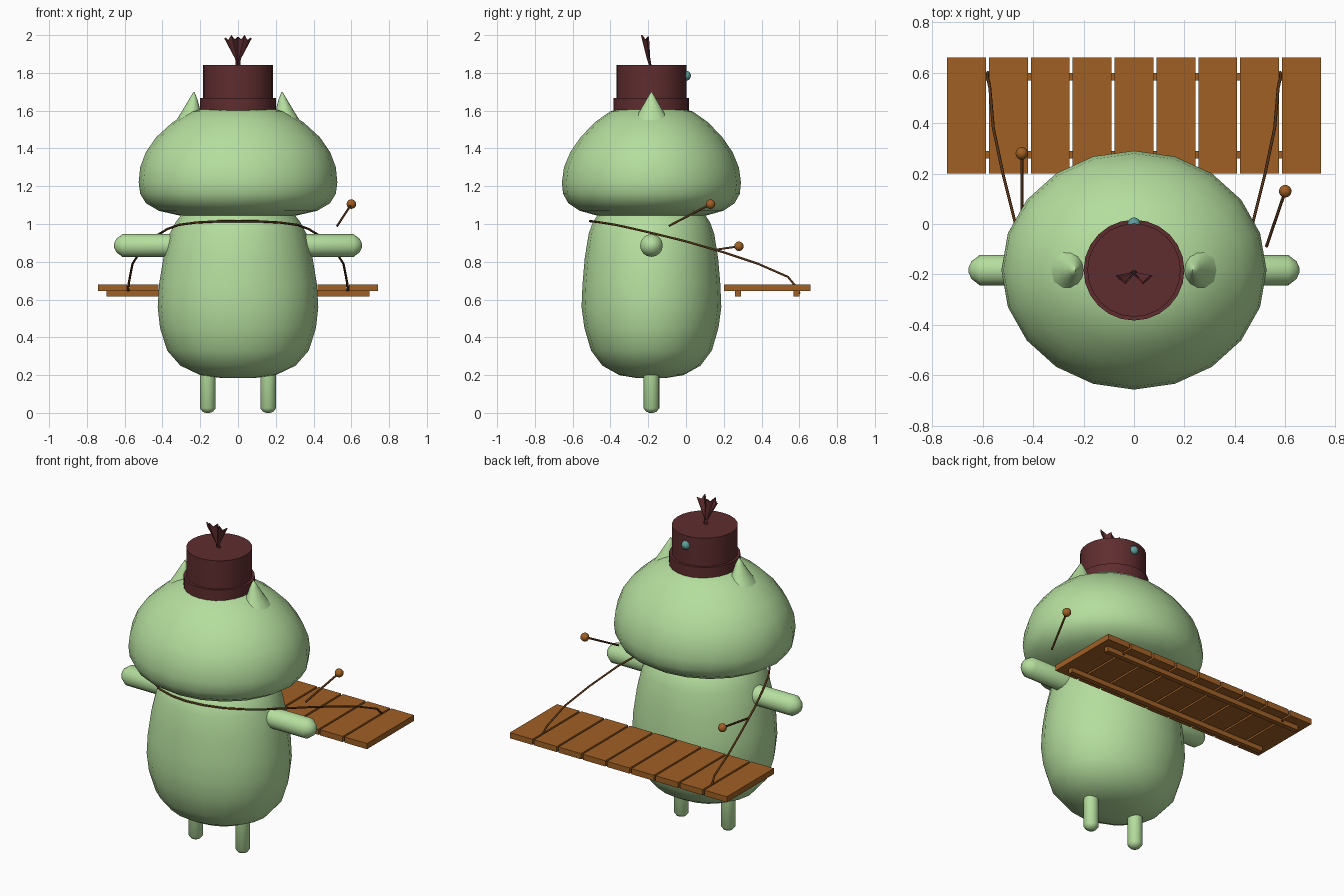
import bpy, bmesh, math
from mathutils import Vector

cube = bpy.data.objects.get("Cube")
if cube:
    bpy.data.objects.remove(cube, do_unlink=True)


def material(name, rgb):
    m = bpy.data.materials.new(name)
    m.use_nodes = True
    m.diffuse_color = (*rgb, 1)
    bsdf = next(n for n in m.node_tree.nodes if n.type == 'BSDF_PRINCIPLED')
    bsdf.inputs["Base Color"].default_value = (*rgb, 1)
    return m


GREEN = material("soft green", (0.46, 0.73, 0.34))
MAROON = material("maroon", (0.115, 0.026, 0.028))
WOOD = material("orange wood", (0.35, 0.115, 0.018))
DARK = material("dark brown", (0.09, 0.032, 0.007))
TEAL = material("teal", (0.115, 0.35, 0.33))
CY = -0.183  # depth of the figure's axis


def finish(name, bm, mat, angle=None):
    bmesh.ops.recalc_face_normals(bm, faces=bm.faces)
    me = bpy.data.meshes.new(name)
    bm.to_mesh(me)
    bm.free()
    ob = bpy.data.objects.new(name, me)
    bpy.context.collection.objects.link(ob)
    me.materials.append(mat)
    if angle:
        bpy.ops.object.select_all(action='DESELECT')
        ob.select_set(True)
        bpy.context.view_layer.objects.active = ob
        bpy.ops.object.shade_smooth_by_angle(angle=math.radians(angle))
    return ob


def loft(name, rings, mat, origin=(0, 0, 0), axis=(0, 0, 1), segs=20, angle=40):
    """Skin elliptical rings (height, radius a, radius b, shift) along an axis."""
    bm = bmesh.new()
    rot = Vector((0, 0, 1)).rotation_difference(Vector(axis))
    loops = []
    for h, a, b, shift in rings:
        loop = []
        for i in range(segs):
            t = 2 * math.pi * i / segs
            p = Vector((shift + a * math.sin(t), b * math.cos(t), h))
            loop.append(bm.verts.new(rot @ p + Vector(origin)))
        loops.append(loop)
    for lo, hi in zip(loops, loops[1:]):
        for i in range(segs):
            j = (i + 1) % segs
            bm.faces.new((lo[i], lo[j], hi[j], hi[i]))
    bm.faces.new(loops[0])
    bm.faces.new(loops[-1])
    return finish(name, bm, mat, angle)


def box(name, x, y, z, mat):
    bm = bmesh.new()
    bmesh.ops.create_cube(bm, size=1)
    for v in bm.verts:
        v.co = [(lo + hi) / 2 + c * (hi - lo) for c, (lo, hi) in zip(v.co, (x, y, z))]
    return finish(name, bm, mat)


def ball(name, centre, r, mat):
    bm = bmesh.new()
    bmesh.ops.create_uvsphere(bm, u_segments=16, v_segments=10, radius=r)
    bmesh.ops.translate(bm, verts=bm.verts, vec=centre)
    return finish(name, bm, mat, 60)


# Body and head
loft("body", [(0.185, 0.09, 0.08, 0), (0.2, 0.2, 0.17, 0), (0.25, 0.305, 0.26, 0),
              (0.33, 0.375, 0.32, 0), (0.45, 0.413, 0.355, 0), (0.56, 0.425, 0.37, 0),
              (0.68, 0.418, 0.365, 0), (0.82, 0.395, 0.353, 0), (0.95, 0.362, 0.332, 0),
              (1.01, 0.33, 0.31, 0), (1.1, 0.26, 0.25, 0)],
     GREEN, (0, CY, 0), angle=60)
loft("head", [(1.038, 0.2, 0.19, 0), (1.045, 0.31, 0.29, 0), (1.07, 0.42, 0.38, 0),
              (1.11, 0.487, 0.44, 0), (1.16, 0.518, 0.468, 0), (1.22, 0.526, 0.474, 0),
              (1.3, 0.518, 0.463, 0), (1.38, 0.488, 0.43, 0), (1.46, 0.433, 0.375, 0),
              (1.54, 0.345, 0.298, 0), (1.595, 0.25, 0.22, 0), (1.62, 0.15, 0.14, 0)],
     GREEN, (0, CY, 0), angle=70)

# Ears, arms and legs on both sides
for side, s in (("left", 1), ("right", -1)):
    loft(side + "_ear", [(1.48, 0.1, 0.14, 0.28 * s), (1.56, 0.065, 0.085, 0.255 * s),
                         (1.61, 0.044, 0.055, 0.245 * s), (1.66, 0.022, 0.026, 0.237 * s),
                         (1.7, 0.002, 0.002, 0.233 * s)],
         GREEN, (0, CY, 0), segs=12, angle=60)
    loft(side + "_arm", [(0.3, 0.06, 0.06, 0), (0.612, 0.06, 0.06, 0),
                         (0.645, 0.035, 0.035, 0), (0.656, 0.01, 0.01, 0)],
         GREEN, (0, CY, 0.886), axis=(s, 0, 0), segs=16)
    loft(side + "_leg", [(0.005, 0.01, 0.01, 0), (0.012, 0.028, 0.028, 0),
                         (0.03, 0.042, 0.042, 0), (0.26, 0.042, 0.042, 0)],
         GREEN, (0.16 * s, CY, -0.005), segs=16)

# Hat with band, gem and folded plume
loft("hat_crown", [(1.6, 0.185, 0.185, 0), (1.842, 0.185, 0.185, 0)], MAROON, (0, CY, 0), segs=24)
loft("hat_band", [(1.602, 0.2, 0.2, 0), (1.668, 0.2, 0.2, 0)], MAROON, (0, CY, 0), segs=24)
ball("hat_gem", (0, 0.0, 1.785), 0.026, TEAL)

bm = bmesh.new()
tops = [(-0.07, -0.205, 1.985), (-0.05, -0.222, 1.972), (-0.035, -0.235, 2.0),
        (-0.017, -0.215, 1.975), (0, -0.2, 1.992)]
tops += [(-x, y, z) for x, y, z in tops[-2::-1]]
rows = [[bm.verts.new((x * k, CY + (y - CY) * d - e, z if k == 1 else h)) for x, y, z in tops]
        for k, d, h, e in ((0.13, 0.1, 1.83, 0), (0.17, 0.3, 1.875, 0.005), (1, 1, 2, 0))]
for lo, hi in zip(rows, rows[1:]):
    for i in range(len(tops) - 1):
        bm.faces.new((lo[i], lo[i + 1], hi[i + 1], hi[i]))
plume = finish("hat_plume", bm, MAROON)
thick = plume.modifiers.new("thickness", 'SOLIDIFY')
thick.thickness = 0.008
thick.offset = 0

# Instrument: nine wooden bars on two rails
for i in range(9):
    x = (i - 4) * 0.166
    box(f"bar_{i + 1}", (x - 0.077, x + 0.077), (0.2, 0.66), (0.645, 0.68), WOOD)
for name, y in (("near_rail", 0.275), ("far_rail", 0.585)):
    box(name, (-0.695, 0.695), (y - 0.015, y + 0.015), (0.616, 0.645), WOOD)


def cord(name, points, radius):
    cu = bpy.data.curves.new(name, 'CURVE')
    cu.dimensions = '3D'
    cu.bevel_depth = radius
    cu.bevel_resolution = 1
    cu.use_fill_caps = True
    sp = cu.splines.new('POLY')
    sp.points.add(len(points) - 1)
    for p, co in zip(sp.points, points):
        p.co = (*co, 1)
    ob = bpy.data.objects.new(name, cu)
    bpy.context.collection.objects.link(ob)
    cu.materials.append(DARK)


# Strap running from the instrument around the chest
half = [(0.58, 0.602, 0.63), (0.582, 0.585, 0.665), (0.572, 0.54, 0.72), (0.558, 0.38, 0.79),
        (0.52, 0.2, 0.85), (0.47, 0.0, 0.908), (0.42, -0.15, 0.945), (0.375, -0.27, 0.973),
        (0.315, -0.37, 0.995), (0.22, -0.45, 1.008), (0.11, -0.495, 1.014)]
cord("strap", half + [(0, -0.508, 1.015)] + [(-x, y, z) for x, y, z in half[::-1]], 0.006)

# Mallets
for side, grip, tip in (("left", (0.525, -0.09, 0.99), (0.6, 0.13, 1.105)),
                        ("right", (-0.445, 0.03, 0.845), (-0.445, 0.28, 0.882))):
    cord(side + "_mallet_stick", [grip, tip], 0.006)
    ball(side + "_mallet_head", tip, 0.025, WOOD)
